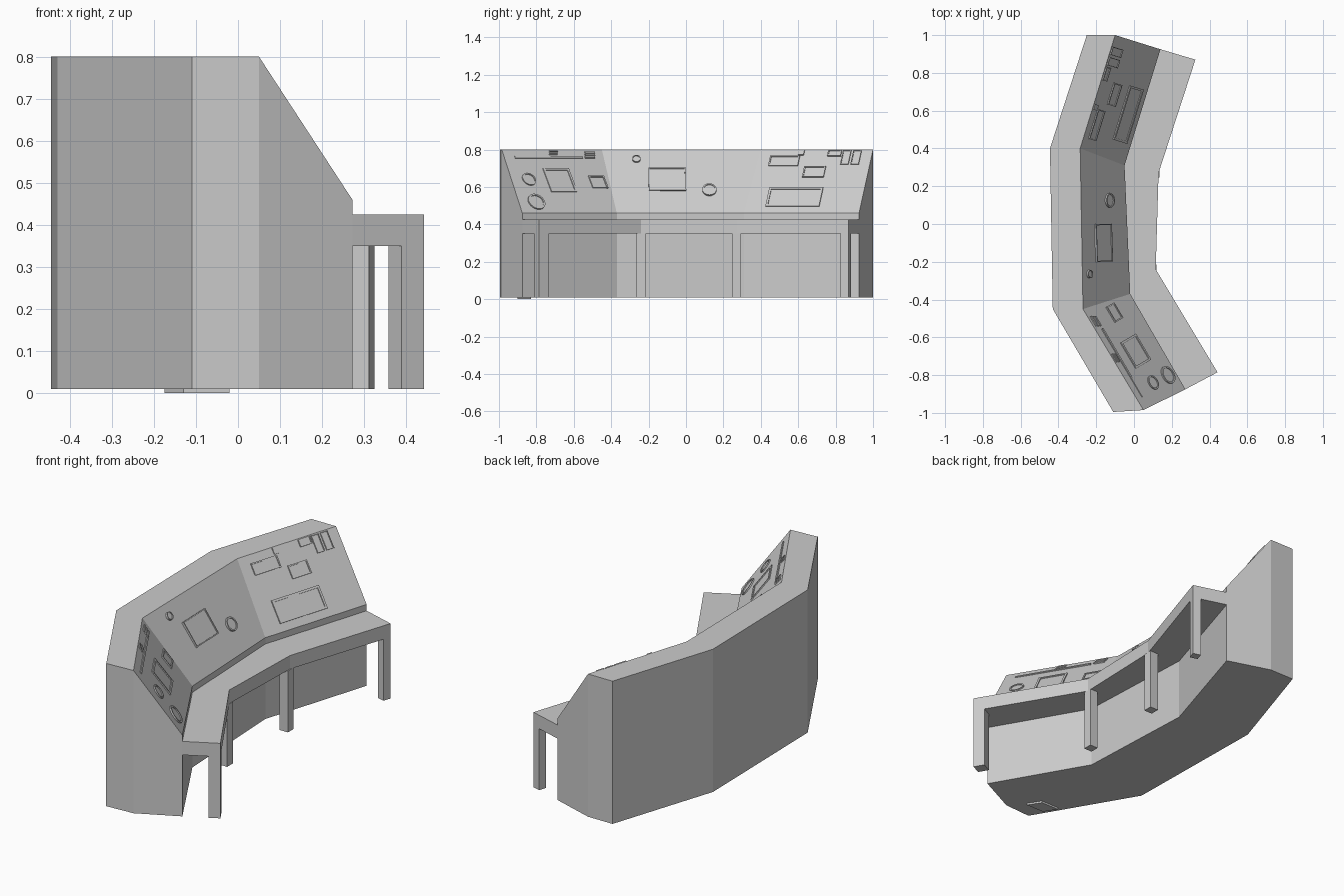
import bpy, bmesh, math
from mathutils import Vector, Matrix

if "Cube" in bpy.data.objects:
    bpy.data.objects.remove(bpy.data.objects["Cube"])

# Plan outlines: four stations from the near end (-y) to the far end (+y)
BACK = [(-.11, -.995), (-.43, -.45), (-.445, .40), (-.25, 1.0)]
TOP = [(.05, -.985), (-.27, -.45), (-.285, .40), (-.10, 1.0)]
LOW = [(.272, -.875), (-.02, -.37), (-.05, .31), (.14, .925)]
EDGE = [(.442, -.785), (.115, -.24), (.13, .27), (.325, .87)]
Z0, ZT, ZL = .01, .80, .46
DESK0, DESK1 = .35, .425


def finish(name, bm):
    bmesh.ops.recalc_face_normals(bm, faces=bm.faces)
    me = bpy.data.meshes.new(name)
    bm.to_mesh(me)
    bm.free()
    ob = bpy.data.objects.new(name, me)
    bpy.context.collection.objects.link(ob)
    return ob


def loft(name, rails, caps):
    """Skin closed cross-sections along the stations; caps index the rails."""
    bm = bmesh.new()
    v = [[bm.verts.new((*p, z)) for p in pts] for pts, z in rails]
    n, m = len(v), len(v[0])
    for i in range(n):
        a, b = v[i], v[(i + 1) % n]
        for k in range(m - 1):
            bm.faces.new((a[k], a[k + 1], b[k + 1], b[k]))
    for cap in caps:
        for k in (0, m - 1):
            bm.faces.new([v[i][k] for i in cap])
    return finish(name, bm)


def prism(name, pts, z0, z1):
    bm = bmesh.new()
    f = bm.faces.new([bm.verts.new((p[0], p[1], z0)) for p in pts])
    r = bmesh.ops.extrude_face_region(bm, geom=[f])
    bmesh.ops.translate(bm, vec=(0, 0, z1 - z0),
                        verts=[e for e in r['geom'] if isinstance(e, bmesh.types.BMVert)])
    return finish(name, bm)


# Console cabinet and desk shelf
loft("console_body", [(BACK, Z0), (BACK, ZT), (TOP, ZT), (LOW, ZL), (LOW, Z0), (TOP, Z0)],
     [(0, 1, 2, 5), (2, 3, 4, 5)])
loft("desk_shelf", [(LOW, DESK0), (LOW, DESK1), (EDGE, DESK1), (EDGE, DESK0)], [(0, 1, 2, 3)])

# Desk legs: square posts at the ends and at the bends
for i, s in ((0, .06), (3, .045)):
    c = Vector(EDGE[i])
    a = (Vector(EDGE[1 if i == 0 else 2]) - c).normalized() * s
    b = (Vector(LOW[i]) - c).normalized() * s
    prism("desk_end_leg", [c, c + a, c + a + b, c + b], Z0, DESK0)
for i in (1, 2):
    x, y = EDGE[i]
    x += .004
    prism("desk_bend_leg", [(x, y - .025), (x, y + .025), (x - .05, y + .025), (x - .05, y - .025)],
          Z0, DESK0)

# Small floor pad under the near end
prism("floor_pad", [(-.13, -.90), (-.02, -.90), (-.065, -.83), (-.175, -.83)], 0, Z0 + .002)


def panel_matrix(seg, y, z):
    """Frame on a sloped panel: local x along it, local y up-slope, local z outward."""
    a, b = Vector((*LOW[seg], ZL)), Vector((*LOW[seg + 1], ZL))
    c, d = Vector((*TOP[seg], ZT)), Vector((*TOP[seg + 1], ZT))
    u = ((b - a).normalized() + (d - c).normalized()).normalized()
    n = u.cross((c + d) - (a + b)).normalized()
    v = n.cross(u)
    o = (a + b + c + d) / 4
    x = o.x - (n.y * (y - o.y) + n.z * (z - o.z)) / n.x
    m = Matrix((u, v, n)).transposed().to_4x4()
    m.translation = (x, y, z)
    return m


def ring(name, mat, outer, inner, h=.007):
    """Raised bezel between two outlines, with a thin face inside it."""
    bm = bmesh.new()
    loops = [[bm.verts.new((p[0], p[1], z)) for p in pts]
             for pts, z in ((outer, -.006), (outer, h), (inner, h), (inner, .002))]
    n = len(outer)
    for a, b in zip(loops, loops[1:]):
        for k in range(n):
            bm.faces.new((a[k], a[(k + 1) % n], b[(k + 1) % n], b[k]))
    bm.faces.new(loops[3])
    bm.faces.new(loops[0])
    finish(name, bm).matrix_world = mat


def rect(w, h):
    return [(-w / 2, -h / 2), (w / 2, -h / 2), (w / 2, h / 2), (-w / 2, h / 2)]


def circle(r, n=24):
    return [(r * math.cos(2 * math.pi * k / n), r * math.sin(2 * math.pi * k / n)) for k in range(n)]


def screen(seg, y, z, w, h, t=.01):
    ring("screen", panel_matrix(seg, y, z), rect(w, h), rect(w - 2 * t, h - 2 * t))


def dial(seg, y, z, r):
    ring("dial", panel_matrix(seg, y, z), circle(r), circle(r * .8))


def bar(seg, y, z, w, h):
    ob = prism("switch_bar", rect(w, h), -.006, .006)
    ob.matrix_world = panel_matrix(seg, y, z)


# Near panel
screen(0, -.675, .635, .16, .155, .012)
screen(0, -.47, .625, .095, .08, .008)
dial(0, -.84, .64, .04)
dial(0, -.80, .52, .05)
bar(0, -.735, .757, .42, .012)
for k in range(3):
    bar(0, -.515, .757 + k * .013, .06, .01)
    bar(0, -.71, .772 + k * .009, .05, .006)

# Middle panel
screen(1, -.10, .64, .20, .145, .006)
dial(1, .125, .585, .038)
dial(1, -.265, .75, .022)

# Far panel
screen(2, .58, .545, .30, .125, .012)
screen(2, .525, .738, .165, .065, .007)
screen(2, .685, .68, .12, .072, .007)
screen(2, .795, .78, .075, .04, .006)
bar(2, .618, .783, .03, .035)
for y in (.855, .91):
    screen(2, y, .757, .045, .095, .004)
